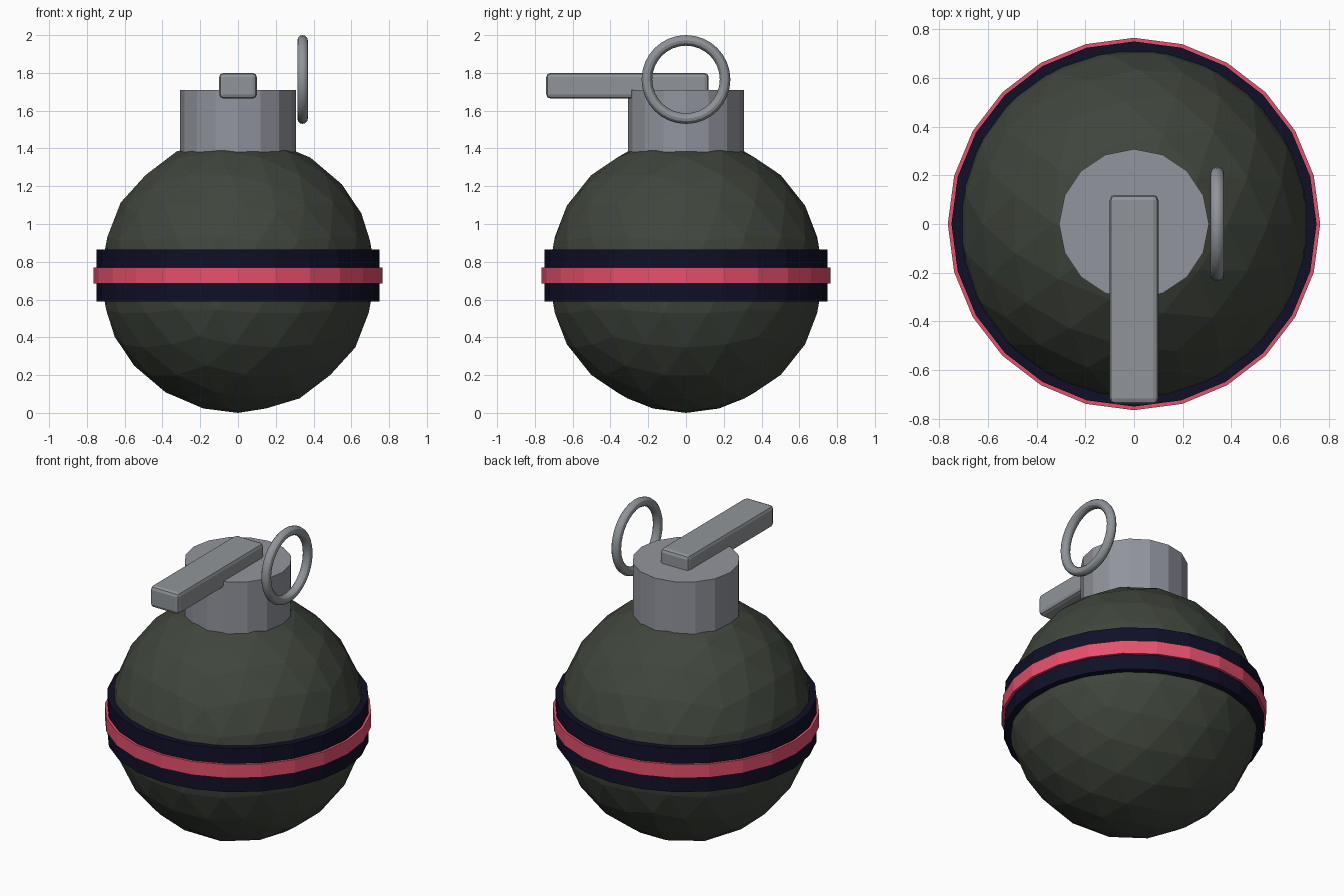
import bpy
from math import pi

cube = bpy.data.objects.get("Cube")
if cube:
    bpy.data.objects.remove(cube, do_unlink=True)


def material(name, rgb):
    mat = bpy.data.materials.new(name)
    mat.use_nodes = True
    mat.diffuse_color = (*rgb, 1)
    bsdf = next(n for n in mat.node_tree.nodes if n.type == "BSDF_PRINCIPLED")
    bsdf.inputs["Base Color"].default_value = (*rgb, 1)
    return mat


def finish(name, mat):
    obj = bpy.context.object
    obj.name = obj.data.name = name
    obj.data.materials.append(mat)
    return obj


def drum(name, mat, radius, bottom, top, sides):
    bpy.ops.mesh.primitive_cylinder_add(
        vertices=sides, radius=radius, depth=top - bottom,
        location=(0, 0, (bottom + top) / 2))
    return finish(name, mat)


olive = material("dark olive", (0.05, 0.06, 0.045))
navy = material("dark navy", (0.005, 0.005, 0.02))
pink = material("rose red", (0.8, 0.08, 0.15))
neck_grey = material("neck grey", (0.29, 0.30, 0.34))
steel = material("steel grey", (0.28, 0.30, 0.32))

# Faceted round body
bpy.ops.mesh.primitive_ico_sphere_add(subdivisions=3, radius=0.73, location=(0, 0, 0.73))
finish("body", olive)

# Belt with a raised stripe, and the neck
drum("belt", navy, 0.75, 0.59, 0.865, 24)
drum("belt_stripe", pink, 0.765, 0.685, 0.77, 24)
drum("neck", neck_grey, 0.308, 1.3, 1.71, 16)

# Lever with rounded edges
bpy.ops.mesh.primitive_cube_add(size=1, location=(0, -0.31, 1.732))
lever = finish("lever", steel)
lever.scale = (0.2, 0.86, 0.135)
bpy.ops.object.transform_apply(location=False, rotation=False, scale=True)
bevel = lever.modifiers.new("rounded_edges", "BEVEL")
bevel.width = 0.022
bevel.segments = 2

# Pull ring standing beside the neck
bpy.ops.mesh.primitive_torus_add(
    major_radius=0.207, minor_radius=0.028, major_segments=32, minor_segments=12,
    location=(0.342, 0, 1.765), rotation=(0, pi / 2, 0))
finish("pull_ring", steel)
bpy.ops.object.shade_smooth_by_angle()
